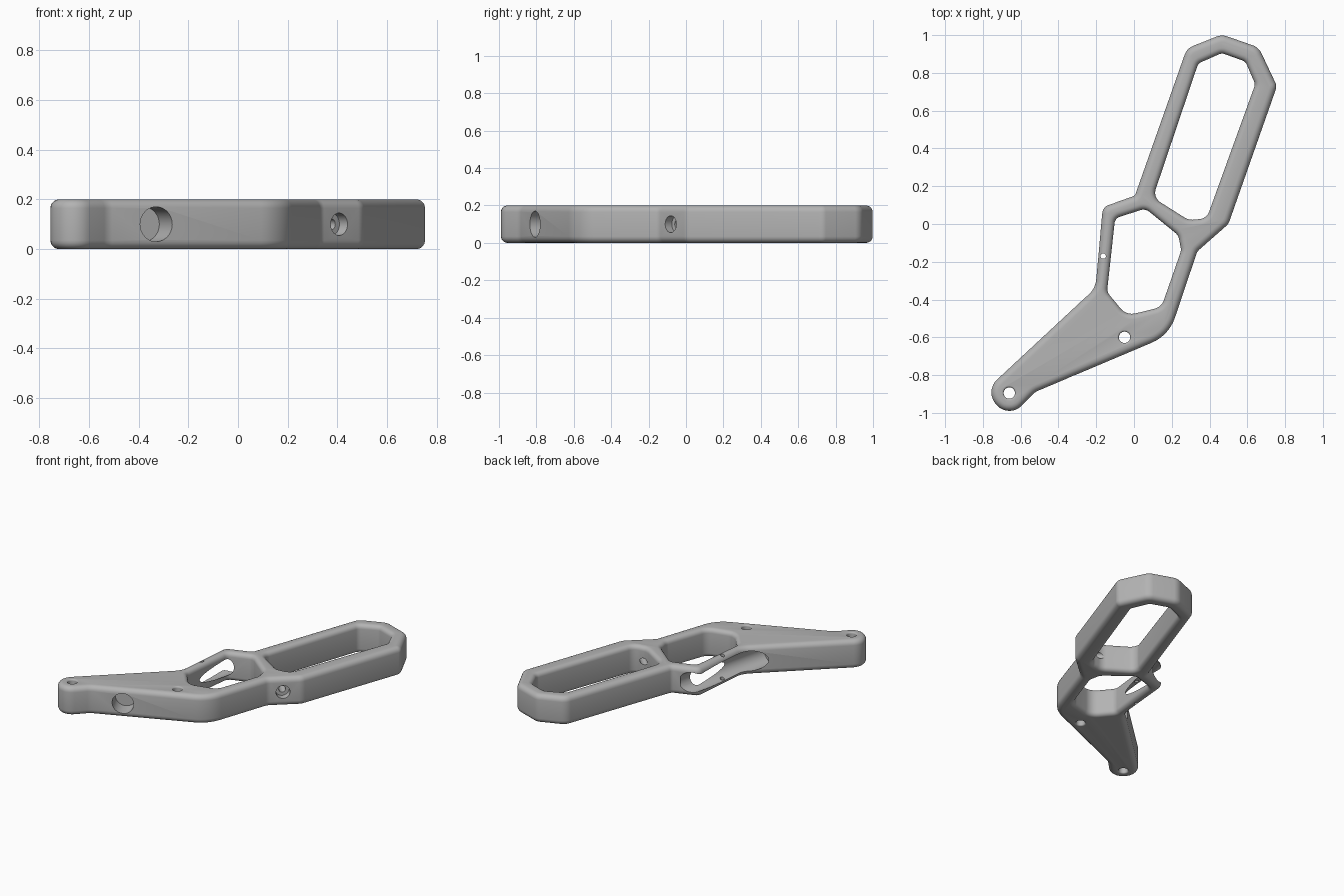
import bpy, bmesh, math
from mathutils import Vector

if "Cube" in bpy.data.objects:
    bpy.data.objects.remove(bpy.data.objects["Cube"], do_unlink=True)

HEIGHT = 0.2

# One flat grey for the whole machined plate
grey = bpy.data.materials.new("machined grey")
grey.use_nodes = True
grey.diffuse_color = (0.45, 0.45, 0.45, 1)
grey.node_tree.nodes["Principled BSDF"].inputs["Base Color"].default_value = grey.diffuse_color


def rounded(corners, steps=8):
    """Counter-clockwise outline whose (x, y, radius) corners become arcs."""
    out, n = [], len(corners)
    for i, (x, y, r) in enumerate(corners):
        p = Vector((x, y))
        a = Vector(corners[i - 1][:2]) - p
        b = Vector(corners[(i + 1) % n][:2]) - p
        half = a.angle(b) / 2
        t = min(r / math.tan(half), 0.48 * a.length, 0.48 * b.length)
        r = t * math.tan(half)
        a.normalize()
        b.normalize()
        centre = p + (a + b).normalized() * (r / math.sin(half))
        start, end = p + a * t - centre, p + b * t - centre
        sweep = start.angle_signed(end)
        for k in range(steps + 1):
            ang = -sweep * k / steps
            c, s = math.cos(ang), math.sin(ang)
            out.append(centre + Vector((start.x * c - start.y * s, start.x * s + start.y * c)))
    return out


def offset(loop, d):
    """Move a counter-clockwise loop outward by d."""
    out, n = [], len(loop)
    for i, p in enumerate(loop):
        u = (p - loop[i - 1]).normalized()
        v = (loop[(i + 1) % n] - p).normalized()
        nu, nv = Vector((u.y, -u.x)), Vector((v.y, -v.x))
        m = (nu + nv).normalized()
        out.append(p + m * (d / max(m.dot(nu), 0.5)))
    return out


def circle(x, y, r, n=32):
    return [Vector((x + r * math.cos(k * math.tau / n), y + r * math.sin(k * math.tau / n)))
            for k in range(n)]


def loft(name, loop, sections):
    """Solid through copies of the loop, one per (offset, z) section."""
    bm = bmesh.new()
    rings = [[bm.verts.new((p.x, p.y, z)) for p in offset(loop, d)] for d, z in sections]
    n = len(loop)
    for lo, hi in zip(rings, rings[1:]):
        for i in range(n):
            j = (i + 1) % n
            bm.faces.new((lo[i], lo[j], hi[j], hi[i]))
    bm.faces.new(rings[0][::-1])
    bm.faces.new(rings[-1])
    me = bpy.data.meshes.new(name)
    bm.to_mesh(me)
    bm.free()
    me.materials.append(grey)
    ob = bpy.data.objects.new(name, me)
    bpy.context.collection.objects.link(ob)
    return ob


def fillet(r, sign, steps=5):
    """Sections with rounded rims: sign -1 rounds a solid, +1 flares a hole."""
    low = []
    for k in range(steps + 1):
        a = math.pi / 2 * k / steps
        low.append((sign * r * (1 - math.sin(a)), r * (1 - math.cos(a))))
    return low + [(d, HEIGHT - z) for d, z in reversed(low)]


def hole_sections(r):
    s = fillet(r, 1)
    return [(r, -0.05)] + s + [(r, HEIGHT + 0.05)]


cutters = []


def drill(name, start, end, r, n=40):
    """Round cutter between two points."""
    a, b = Vector(start), Vector(end)
    d = b - a
    ob = loft(name, circle(0, 0, r, n), [(0, 0), (0, d.length)])
    ob.rotation_mode = 'QUATERNION'
    ob.rotation_quaternion = d.to_track_quat('Z', 'Y')
    ob.location = a
    cutters.append(ob)


# Main plate with rounded rims
body = loft("handle_frame", rounded([
    (-0.794, -0.888, 0.095), (-0.66, -1.029, 0.095), (-0.525, -0.89, 0.1),
    (0.185, -0.59, 0.22), (0.335, -0.145, 0.06), (0.5, 0.0, 0.08),
    (0.757, 0.73, 0.05), (0.66, 0.935, 0.08), (0.465, 1.003, 0.08),
    (0.28, 0.93, 0.08), (0.005, 0.15, 0.03), (-0.165, 0.09, 0.05),
    (-0.205, -0.34, 0.12)]), fillet(0.035, -1))

# Long grip opening and finger opening
cutters.append(loft("grip_opening", rounded([
    (0.1, 0.14, 0.06), (0.29, 0.02, 0.08), (0.385, 0.03, 0.06), (0.642, 0.74, 0.04),
    (0.59, 0.86, 0.04), (0.465, 0.905, 0.04), (0.34, 0.85, 0.04)]), hole_sections(0.03)))
cutters.append(loft("finger_opening", rounded([
    (-0.1, 0.03, 0.04), (-0.143, -0.36, 0.05), (-0.04, -0.485, 0.08), (0.145, -0.44, 0.07),
    (0.25, -0.14, 0.06), (0.235, -0.06, 0.06), (0.06, 0.082, 0.05)]), hole_sections(0.03)))

# Two vertical pin holes with chamfered mouths
for name, x, y in (("tip_pin_hole", -0.66, -0.895), ("pivot_pin_hole", -0.05, -0.6)):
    cutters.append(loft(name, circle(x, y, 0.03), hole_sections(0.01)))

# Small hole through both side rails
drill("rail_hole", (-0.163, -0.17, -0.05), (-0.163, -0.17, 0.25), 0.014, 20)

# Round channel that splits the thin side wall into two rails
drill("side_channel", (-0.277, -0.55, 0.1), (-0.108, 0.145, 0.1), 0.07)

# Blind bore in the lower edge
drill("edge_bore", (-0.309, -0.85, 0.1), (-0.38, -0.7, 0.1), 0.07)

# Counterbored screw hole in the waist
drill("waist_counterbore", (0.46, -0.14, 0.1), (0.375, -0.046, 0.1), 0.045)
drill("waist_screw_hole", (0.46, -0.14, 0.1), (0.28, 0.06, 0.1), 0.022)

# Cut all openings
for c in cutters:
    m = body.modifiers.new(c.name, 'BOOLEAN')
    m.operation = 'DIFFERENCE'
    m.solver = 'EXACT'
    m.object = c
bpy.context.view_layer.update()
dg = bpy.context.evaluated_depsgraph_get()
final = bpy.data.meshes.new_from_object(body.evaluated_get(dg))
body.modifiers.clear()
body.data = final
for c in cutters:
    bpy.data.objects.remove(c, do_unlink=True)

# Smooth rims with crisp edges
for o in bpy.context.selected_objects:
    o.select_set(False)
body.select_set(True)
bpy.context.view_layer.objects.active = body
bpy.ops.object.shade_smooth_by_angle(angle=math.radians(30))
